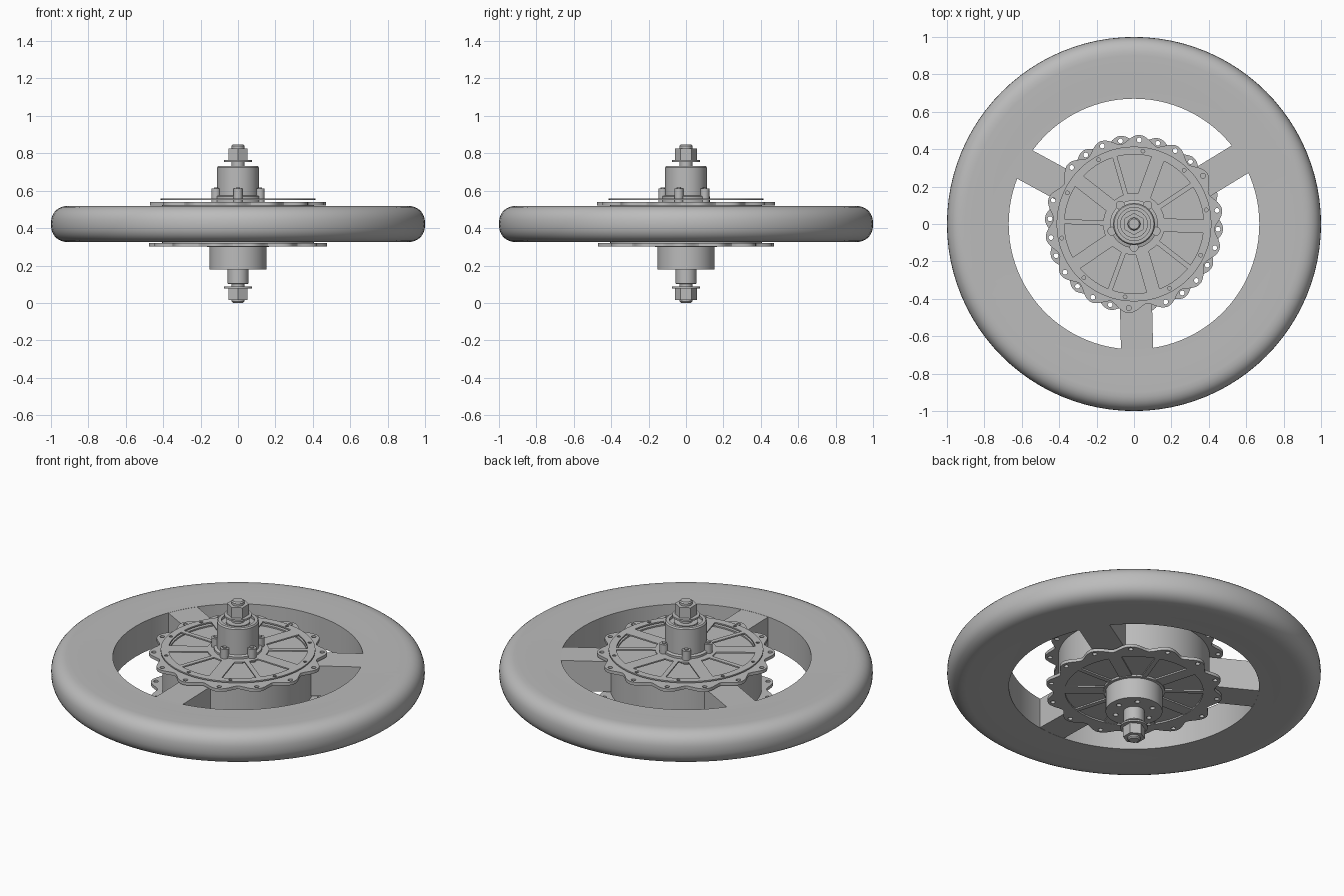
import bpy, bmesh, math
from math import sin, cos, pi, radians
from mathutils import Matrix, Vector

if "Cube" in bpy.data.objects:
    bpy.data.objects.remove(bpy.data.objects["Cube"], do_unlink=True)

grey = bpy.data.materials.new("plain_grey")
grey.use_nodes = True
grey.diffuse_color = (0.5, 0.5, 0.5, 1)
grey.node_tree.nodes["Principled BSDF"].inputs["Base Color"].default_value = (0.5, 0.5, 0.5, 1)


def finish(ob, smooth=True):
    if not ob.data.materials:
        ob.data.materials.append(grey)
    bpy.ops.object.select_all(action="DESELECT")
    ob.select_set(True)
    bpy.context.view_layer.objects.active = ob
    if ob.type == "CURVE":
        bpy.ops.object.convert(target="MESH")
        ob = bpy.context.object
    if smooth:
        bpy.ops.object.shade_smooth_by_angle(angle=radians(32))
    return ob


def mesh_object(name, bm, smooth=True):
    bmesh.ops.remove_doubles(bm, verts=bm.verts, dist=1e-5)
    bmesh.ops.recalc_face_normals(bm, faces=bm.faces)
    me = bpy.data.meshes.new(name)
    bm.to_mesh(me)
    bm.free()
    ob = bpy.data.objects.new(name, me)
    bpy.context.collection.objects.link(ob)
    return finish(ob, smooth)


def lathe(name, profile, steps=64, closed=False):
    """Spin a (radius, height) profile around the axle."""
    bm = bmesh.new()
    vs = [bm.verts.new((r, 0, z)) for r, z in profile]
    pairs = list(zip(vs, vs[1:])) + ([(vs[-1], vs[0])] if closed else [])
    es = [bm.edges.new(p) for p in pairs]
    bmesh.ops.spin(bm, geom=vs + es, cent=(0, 0, 0), axis=(0, 0, 1),
                   angle=2 * pi, steps=steps, use_merge=True)
    return mesh_object(name, bm)


def polar(r, a):
    return (r * cos(a), r * sin(a))


def circle(r, n=64, centre=(0, 0)):
    return [(centre[0] + r * cos(2 * pi * i / n), centre[1] + r * sin(2 * pi * i / n))
            for i in range(n)]


def plate(name, loops, z0, z1):
    """Flat plate from an outline followed by its holes."""
    cu = bpy.data.curves.new(name, "CURVE")
    cu.dimensions = "2D"
    cu.fill_mode = "BOTH"
    cu.extrude = (z1 - z0) / 2
    for loop in loops:
        sp = cu.splines.new("POLY")
        sp.points.add(len(loop) - 1)
        for p, (x, y) in zip(sp.points, loop):
            p.co = (x, y, 0, 1)
        sp.use_cyclic_u = True
    ob = bpy.data.objects.new(name, cu)
    ob.location.z = (z0 + z1) / 2
    bpy.context.collection.objects.link(ob)
    return finish(ob)


def prism(name, r, z0, z1, sides, at=(0, 0)):
    bm = bmesh.new()
    bmesh.ops.create_cone(bm, cap_ends=True, segments=sides, radius1=r, radius2=r, depth=z1 - z0,
                          matrix=Matrix.Translation((at[0], at[1], (z0 + z1) / 2)))
    return mesh_object(name, bm, sides > 8)


# Tyre with flat sides and a rounded tread
MID, HALF = 0.422, 0.097
tread = []
for i in range(17):
    a = pi / 2 - pi * i / 16
    c, s = cos(a), sin(a)
    tread.append((0.9 + 0.1 * abs(c) ** 0.85, MID + HALF * math.copysign(abs(s) ** 0.85, s)))
lathe("tyre", [(0.67, 0.332), (0.67, 0.512), (0.77, 0.513)] + tread + [(0.77, 0.331)],
      steps=96, closed=True)

# Three broad spokes
for k in range(3):
    bm = bmesh.new()
    turn = Matrix.Rotation(radians(31.4 + 120 * k), 4, "Z")
    bmesh.ops.create_cube(bm, size=1, matrix=turn @ Matrix.Translation((0.535, 0, MID))
                          @ Matrix.Diagonal((0.31, 0.172, 0.178, 1)))
    mesh_object(f"spoke_{k + 1}", bm, False)

# Hub drum
lathe("hub_drum", [(0, 0.312), (0.405, 0.312), (0.405, 0.532), (0, 0.532)], steps=72)


# Scalloped flanges, one lobe for each hole
def flange(name, z0, z1, phase):
    lobes = 14
    edge = []
    for i in range(lobes * 14):
        a = 2 * pi * i / (lobes * 14)
        wave = 0.5 + 0.5 * cos(lobes * (a - phase))
        edge.append(polar(0.43 + 0.047 * wave ** 0.8, a))
    holes = [circle(0.013, 12, polar(0.45, phase + 2 * pi * k / lobes)) for k in range(lobes)]
    plate(name, [edge, circle(0.37)] + holes, z0, z1)


flange("upper_flange", 0.522, 0.54, radians(86.4))
flange("lower_flange", 0.303, 0.321, radians(86.4 + 180 / 14))


# Covers pierced between wide and narrow ribs
def window(a0, a1, w0, w1, r0=0.165, r1=0.372):
    def limit(r, t):
        lo, hi = a0 + math.asin(w0 / r), a1 - math.asin(w1 / r)
        return polar(r, lo + (hi - lo) * t)
    return [limit(r1, i / 10) for i in range(11)] + [limit(r0, 1 - i / 6) for i in range(7)]


def cover(name, z0, z1, phase):
    loops = [circle(0.414, 72), circle(0.1, 48)]
    step = pi / 5
    for k in range(10):
        a = phase + k * step
        wide, thin = 0.036, 0.013
        loops.append(window(a, a + step, *((wide, thin) if k % 2 == 0 else (thin, wide))))
        loops.append(circle(0.01, 10, polar(0.393, radians(11) + k * step)))
    plate(name, loops, z0, z1)


cover("upper_cover", 0.55, 0.558, radians(70))
cover("lower_cover", 0.304, 0.313, radians(34))

# Upper bearing housing with five screw lugs
lathe("upper_housing", [(0, 0.53), (0.128, 0.53), (0.128, 0.57), (0.112, 0.575), (0.112, 0.724),
                        (0.106, 0.732), (0.088, 0.732), (0.088, 0.716), (0.065, 0.716),
                        (0.065, 0.724), (0, 0.724)])
for k in range(5):
    spot = polar(0.124, radians(54 + 72 * k))
    prism(f"screw_lug_{k + 1}", 0.024, 0.535, 0.612, 20, spot)
    prism(f"lug_screw_{k + 1}", 0.012, 0.61, 0.618, 6, spot)

# Lower freewheel body with drilled face
lathe("freewheel_body", [(0, 0.312), (0.165, 0.312), (0.165, 0.3), (0.152, 0.298),
                         (0.152, 0.196), (0, 0.196)])
drilled = [circle(0.014, 14, polar(0.105, 2 * pi * k / 6)) for k in range(6)]
plate("freewheel_face", [circle(0.152), circle(0.04, 32)] + drilled, 0.178, 0.197)
lathe("lower_collar", [(0, 0.2), (0.056, 0.2), (0.056, 0.104), (0.05, 0.1), (0, 0.1)], steps=40)

# Axle, washers and nuts
lathe("axle", [(0, 0), (0.027, 0), (0.034, 0.007), (0.034, 0.84), (0.028, 0.847), (0, 0.847)],
      steps=32)
for name, z_washer, z_nut in (("upper", 0.754, 0.764), ("lower", 0.077, 0.016)):
    prism(name + "_washer", 0.074, z_washer, z_washer + 0.01, 40)
    prism(name + "_nut", 0.059, z_nut, z_nut + 0.062, 6)
